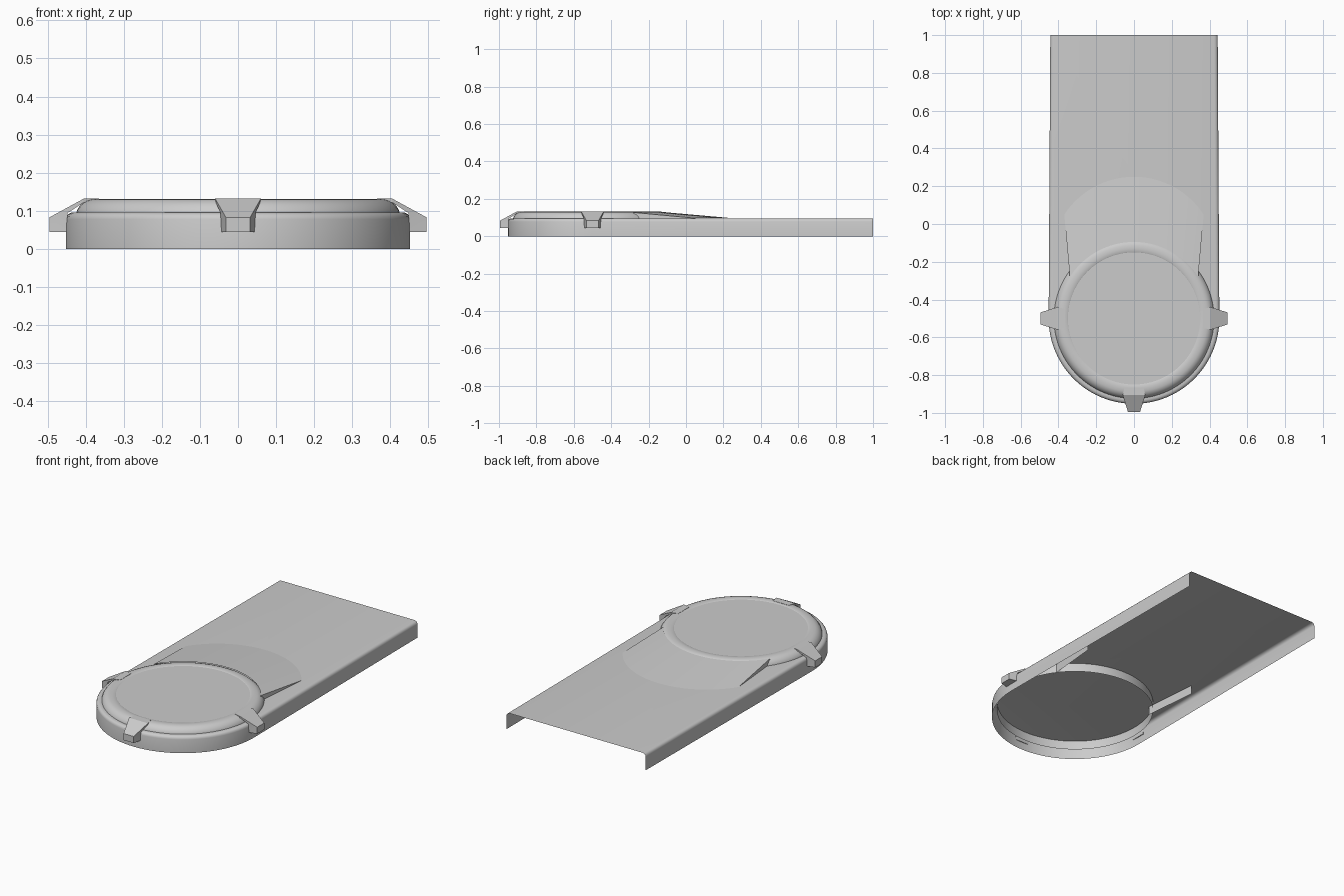
import bpy, math
from math import sin, cos, pi

if "Cube" in bpy.data.objects:
    bpy.data.objects.remove(bpy.data.objects["Cube"])

CY = -0.5  # centre of the round end


def make(name, verts, faces, angle=35):
    me = bpy.data.meshes.new(name)
    me.from_pydata(verts, [], faces)
    me.update()
    ob = bpy.data.objects.new(name, me)
    bpy.context.collection.objects.link(ob)
    bpy.ops.object.select_all(action='DESELECT')
    ob.select_set(True)
    bpy.context.view_layer.objects.active = ob
    bpy.ops.object.mode_set(mode='EDIT')
    bpy.ops.mesh.select_all(action='SELECT')
    bpy.ops.mesh.normals_make_consistent(inside=False)
    bpy.ops.object.mode_set(mode='OBJECT')
    bpy.ops.object.shade_smooth_by_angle(angle=math.radians(angle))
    return ob


def strips(rows, closed=False):
    """Quads joining equally long rows of points."""
    n = len(rows[0])
    verts = [p for r in rows for p in r]
    faces = [(j * n + i, j * n + (i + 1) % n, (j + 1) * n + (i + 1) % n, (j + 1) * n + i)
             for j in range(len(rows) - 1) for i in range(n if closed else n - 1)]
    return verts, faces


# base shell: U-shaped outline, rounded top edge, open below and at the back
def outline(inset, z):
    pts = [(0.443 - inset, 1.0, z)]
    for i in range(49):
        a = -pi * i / 48
        r = 0.452 - inset
        pts.append((r * cos(a), CY + r * sin(a), z))
    pts.append((-0.443 + inset, 1.0, z))
    return pts


rows = [outline(o, z) for o, z in
        ((0, 0), (0, 0.078), (0.002, 0.086), (0.007, 0.092), (0.014, 0.095), (0.02, 0.096))]
verts, faces = strips(rows)
n = len(rows[0])
faces.append(tuple(range(len(verts) - n, len(verts))))
make("base_shell", verts, faces)

# round raised rim, with a flat cap inside it
SEG = 96


def circle(r, z):
    return [(r * cos(2 * pi * i / SEG), CY + r * sin(2 * pi * i / SEG), z) for i in range(SEG)]


profile = [(0.35, 0.128), (0.353, 0.1295), (0.37, 0.131), (0.388, 0.13), (0.402, 0.125),
           (0.413, 0.116), (0.421, 0.105), (0.425, 0.093), (0.425, 0.045)]
make("raised_rim", *strips([circle(r, z) for r, z in profile], closed=True))
make("round_cap", circle(0.35, 0.128), [tuple(range(SEG))])

# ramp falling from the rim to the base, with side walls passing through the base
N = 32
inner, outer = [], []
for i in range(N + 1):
    t = 1 - 2 * i / N
    a = t * math.radians(57)
    inner.append((0.405 * sin(a), CY + 0.405 * cos(a), 0.127))
    b = t * math.radians(57)
    outer.append((0.44 * sin(b), -0.19 + 0.44 * cos(b), 0.0965))
middle = [tuple((p + q) / 2 for p, q in zip(u, v)) for u, v in zip(inner, outer)]
verts, faces = strips([inner, middle, outer])
for i in (0, N):
    k = len(verts)
    verts += [(x, y, 0.045) for x, y, z in (inner[i], middle[i], outer[i])]
    m = N + 1
    faces += [(i, i + m, k + 1, k), (i + m, i + 2 * m, k + 2, k + 1)]
make("ramp", verts, faces)

# three bent clips gripping the rim: (radius, height, half width)
clip = [(0.365, 0.132, 0.05), (0.405, 0.132, 0.06), (0.495, 0.083, 0.032), (0.495, 0.045, 0.032),
        (0.448, 0.045, 0.044), (0.448, 0.094, 0.046), (0.405, 0.122, 0.058), (0.365, 0.122, 0.05)]
for label, ang in (("right", 0), ("front", -pi / 2), ("left", pi)):
    c, s = cos(ang), sin(ang)
    sides = [[(r * c - d * w * s, CY + r * s + d * w * c, z) for r, z, w in clip] for d in (-1, 1)]
    verts, faces = strips(sides, closed=True)
    k = len(clip)
    for o in (0, k):
        faces += [(o, o + 1, o + 6, o + 7), (o + 1, o + 2, o + 5, o + 6),
                  (o + 2, o + 3, o + 4, o + 5)]
    make("clip_" + label, verts, faces, 20)
